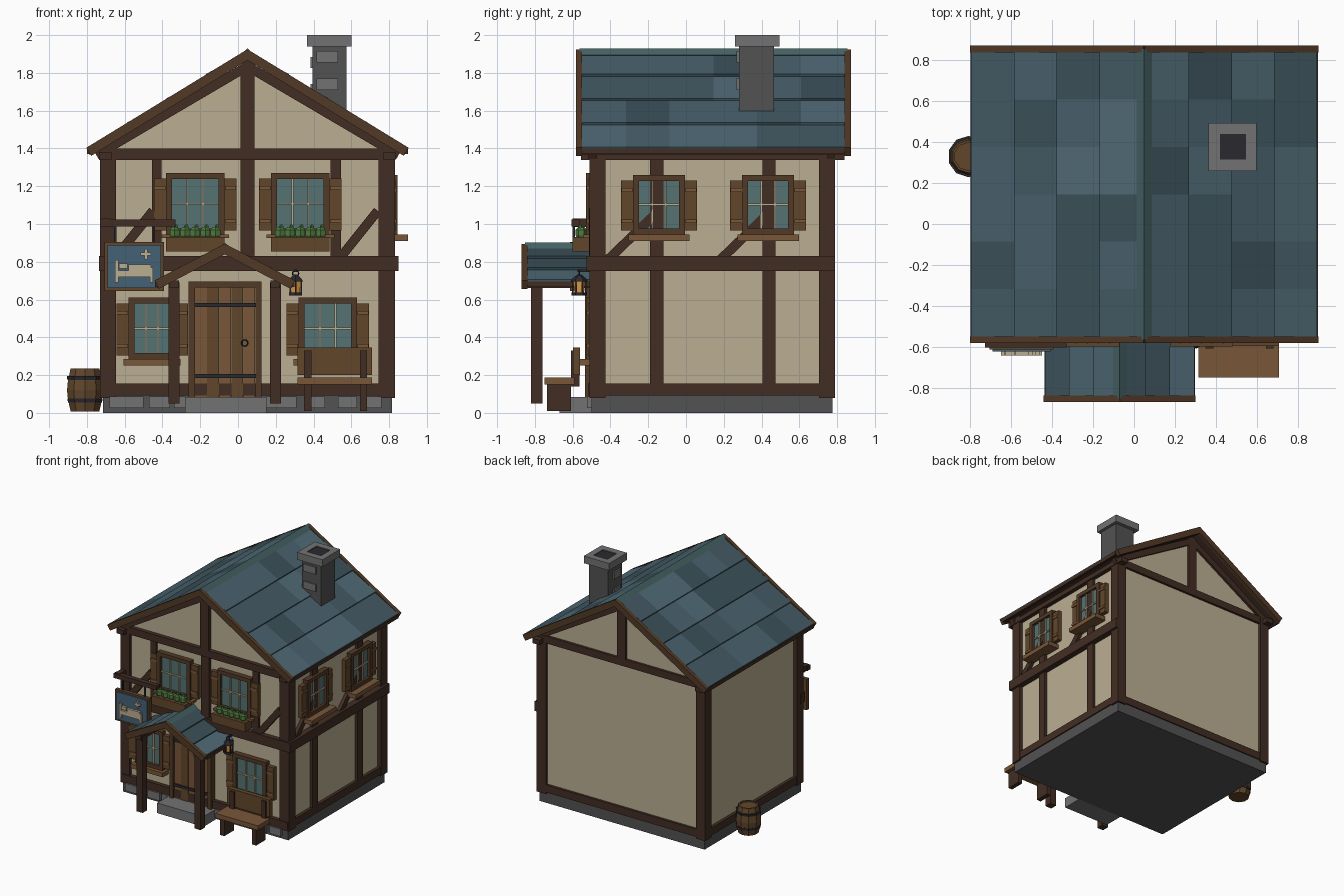
import bpy, bmesh, math, random
from mathutils import Matrix, Vector

if "Cube" in bpy.data.objects:
    bpy.data.objects.remove(bpy.data.objects["Cube"])

random.seed(4)


def mat(name, r, g, b):
    m = bpy.data.materials.new(name)
    m.diffuse_color = (r, g, b, 1)
    m.use_nodes = True
    m.node_tree.nodes["Principled BSDF"].inputs["Base Color"].default_value = m.diffuse_color
    return m


PLASTER = mat("plaster", .50, .43, .29)
TIMBER = mat("dark_timber", .055, .027, .017)
FRAME = mat("frame_wood", .085, .042, .02)
PLANK = mat("plank_wood", .19, .095, .04)
PLANK2 = mat("plank_wood_dark", .12, .062, .024)
GLASS = mat("glass", .09, .17, .17)
CREAM = mat("cream_wood", .50, .42, .28)
STONE = mat("stone", .17, .17, .17)
STONE2 = mat("dark_stone", .085, .085, .085)
IRON = mat("iron", .022, .022, .028)
LEAF = mat("leaf", .08, .20, .05)
GLOW = mat("lamp_glow", .75, .32, .06)
BLUE = mat("sign_blue", .06, .12, .18)
RIDGE = mat("ridge_tile", .06, .125, .13)
TILES = [mat("tile_%d" % i, .055 * k, .10 * k, .125 * k) for i, k in enumerate((.8, 1, 1.2, 1.45))]


def finish(name, bm, m):
    bmesh.ops.recalc_face_normals(bm, faces=bm.faces)
    me = bpy.data.meshes.new(name)
    bm.to_mesh(me)
    bm.free()
    me.materials.append(m)
    ob = bpy.data.objects.new(name, me)
    bpy.context.collection.objects.link(ob)
    return ob


def cube(name, matrix, m):
    bm = bmesh.new()
    bmesh.ops.create_cube(bm, size=1, matrix=matrix)
    return finish(name, bm, m)


def box(name, x0, x1, y0, y1, z0, z1, m):
    c = Matrix.Translation(((x0 + x1) / 2, (y0 + y1) / 2, (z0 + z1) / 2))
    return cube(name, c @ Matrix.Diagonal((abs(x1 - x0), abs(y1 - y0), z1 - z0, 1)), m)


def beam(name, p, q, normal, depth, width, m):
    p, q, n = Vector(p), Vector(q), Vector(normal)
    d = (q - p).normalized()
    rot = Matrix((d, n, d.cross(n))).transposed().to_4x4()
    return cube(name, Matrix.Translation((p + q) / 2) @ rot @
                Matrix.Diagonal(((q - p).length, depth, width, 1)), m)


def prism(name, pts, y0, y1, m):
    bm = bmesh.new()
    f = bm.faces.new([bm.verts.new((x, y0, z)) for x, z in pts])
    r = bmesh.ops.extrude_face_region(bm, geom=[f])
    bmesh.ops.translate(bm, vec=(0, y1 - y0, 0), verts=[v for v in r["geom"] if isinstance(v, bmesh.types.BMVert)])
    return finish(name, bm, m)


def lathe(name, prof, n, cx, cy, m):
    bm = bmesh.new()
    rings = [[bm.verts.new((cx + r * math.cos(2 * math.pi * (i + .5) / n),
                            cy + r * math.sin(2 * math.pi * (i + .5) / n), z)) for i in range(n)] for r, z in prof]
    for a, b in zip(rings, rings[1:]):
        for i in range(n):
            bm.faces.new((a[i], a[(i + 1) % n], b[(i + 1) % n], b[i]))
    bm.faces.new(rings[0])
    bm.faces.new(rings[-1])
    return finish(name, bm, m)


def wbox(side, name, u0, u1, d0, d1, z0, z1, m):
    """Box on a wall: u runs along the wall, d sticks out of it."""
    if side == "front":
        return box(name, u0, u1, -.485 - d1, -.485 - d0, z0, z1, m)
    return box(name, .80 + d0, .80 + d1, u0, u1, z0, z1, m)


# body and stone base
CX = .05
prism("house_walls", [(-.70, .08), (.80, .08), (.80, 1.40), (CX, 1.86), (-.70, 1.40)], -.485, .765, PLASTER)
box("stone_base", -.715, .815, -.50, .775, 0, .095, STONE2)
for x0, x1 in ((-.68, -.50), (-.47, -.36), (-.34, -.28), (.15, .31), (.39, .46), (.53, .63), (.66, .76)):
    box("base_stone", x0, x1, -.525, -.49, .025, .088, STONE)

# corner posts, sills, plates
for x0, x1 in ((-.73, -.645), (.745, .83)):
    for y0, y1 in ((-.512, -.425), (.705, .79)):
        box("corner_post", x0, x1, y0, y1, .08, 1.40, TIMBER)
for y0, y1 in ((-.518, -.47), (.75, .785)):
    box("sill_beam", -.72, .82, y0, y1, .092, .155, TIMBER)
    box("tie_beam", -.73, .83, y0, y1, 1.34, 1.40, TIMBER)
    box("gable_post", .012, .088, y0, y1, 1.38, 1.87, TIMBER)
    for s in (-1, 1):
        beam("gable_rafter", (CX, (y0 + y1) / 2, 1.835), (CX + s * .80, (y0 + y1) / 2, 1.365),
             (0, 1, 0), y1 - y0, .05, TIMBER)
for x0, x1 in ((-.725, -.68), (.78, .825)):
    box("side_sill_beam", x0, x1, -.5, .78, .092, .155, TIMBER)
    box("wall_plate", x0 - .01, x1 + .01, -.555, .84, 1.34, 1.38, TIMBER)
box("front_floor_beam", -.735, .845, -.527, -.47, .75, .83, TIMBER)
box("side_floor_beam", .78, .85, -.527, .79, .75, .83, TIMBER)
for u0, u1 in ((-.455, -.405), (.012, .088), (.49, .545)):
    wbox("front", "front_stud", u0, u1, -.01, .024, .83, 1.36, TIMBER)
for u in (-.155, .44):
    wbox("right", "side_stud", u - .035, u + .035, -.01, .024, .15, 1.35, TIMBER)
    beam("side_brace", (.81, u - .27, .80), (.81, u, 1.06), (1, 0, 0), .035, .05, TIMBER)
for x in (-.65, .54):
    beam("front_brace", (x, -.495, .82), (x + .20, -.495, 1.07), (0, 1, 0), .035, .05, TIMBER)


# gabled roof made of tilted tile slabs
def gable_roof(part, cx, top, half, slope, y0, y1, rows, cols, backs):
    pitch = math.hypot(1, slope)
    eave = top - slope * half
    prism(part + "_deck", [(cx, top - .012), (cx + half, eave - .012), (cx + half, eave - .035), (cx, top - .04),
                           (cx - half, eave - .035), (cx - half, eave - .012)], y0, y1, TIMBER)
    w = (y1 - y0) / cols
    for s in (-1, 1):
        for r in range(rows):
            a, b = half * r / rows, half * (r + 1) / rows + .006
            for c in range(cols):
                y = y0 + w * (c + .5)
                beam(part + "_tile", (cx + s * a, y, top - slope * a - .014), (cx + s * b, y, top - slope * b + .002),
                     (0, 1, 0), w, .022, random.choice(TILES))
        box(part + "_fascia", cx + s * (half - .005), cx + s * (half + .014), y0, y1, eave - .03, eave - .002, TIMBER)
        for ya, yb in [(y0 - .033, y0)] + ([(y1, y1 + .033)] if backs else []):
            beam(part + "_bargeboard", (cx - s * .01, (ya + yb) / 2, top - .012),
                 (cx + s * (half + .005), (ya + yb) / 2, eave - .018), (0, 1, 0), yb - ya, .05, FRAME)
    prism(part + "_ridge_cap", [(cx - .038, top - .02), (cx, top + .016), (cx + .038, top - .02), (cx, top - .03)],
          y0 - .015, y1 + .015 * backs, RIDGE)


gable_roof("roof", CX, 1.914, .835, .615, -.55, .84, 4, 6, True)
gable_roof("porch_roof", -.07, .885, .355, .53, -.838, -.48, 3, 1, False)

# chimney
box("chimney", .395, .575, .28, .465, 1.58, 1.95, STONE2)
for z in (1.71, 1.855):
    box("chimney_stone", .415, .53, .268, .30, z, z + .06, STONE)
    box("chimney_side_stone", .383, .41, .31, .40, z - .03, z + .03, STONE)
for x0, x1, y0, y1 in ((.365, .42, .26, .495), (.548, .60, .26, .495), (.42, .548, .26, .315), (.42, .548, .44, .495)):
    box("chimney_cap", x0, x1, y0, y1, 1.94, 2.0, STONE)
box("flue", .42, .548, .315, .44, 1.94, 1.993, IRON)


# windows with shutters and sills
def window(side, u, z0, z1, w, sill_out, sill_h):
    h = w / 2
    for a, b, c, d in ((-h, -h + .032, z0, z1), (h - .032, h, z0, z1), (-h, h, z1 - .032, z1), (-h, h, z0, z0 + .032)):
        wbox(side, "window_frame", u + a, u + b, 0, .045, c, d, FRAME)
    wbox(side, "window_glass", u - h + .02, u + h - .02, 0, .022, z0 + .02, z1 - .02, GLASS)
    for k in (-1, 1):
        m = u + k * (h - .03) / 3
        wbox(side, "glazing_bar", m - .005, m + .005, .01, .032, z0 + .02, z1 - .02, CREAM)
        e = u + k * (h + .032)
        wbox(side, "shutter", e - .032, e + .032, 0, .034, z0 + .02, z1 - .03, PLANK2)
        for z in (z0 + .06, z1 - .09):
            wbox(side, "shutter_batten", e - .03, e + .03, .03, .042, z, z + .02, PLANK)
    zm = (z0 + z1) / 2
    wbox(side, "glazing_bar", u - h + .02, u + h - .02, .01, .032, zm - .005, zm + .005, CREAM)
    wbox(side, "window_sill", u - h - .025, u + h + .025, 0, sill_out, z0 - sill_h, z0, PLANK)


for u in (-.227, .33):
    window("front", u, .945, 1.27, .31, .06, .02)
    wbox("front", "flower_box", u - .155, u + .155, .02, .115, .855, .93, PLANK2)
    for i in range(5):
        x = u + (i - 2) * .054
        lathe("flower_bush", [(.018, .92), (.03, .94), (.03, .968), (.016, .985)], 6, x, -.555, LEAF)
        lathe("flower_bud", [(.012, .975), (.012, .99), (.004, .998)], 5, x + .008, -.56, LEAF)
window("front", -.455, .285, .61, .25, .075, .035)
window("front", .475, .285, .61, .31, .075, .035)
for u in (-.143, .435):
    window("right", u, .945, 1.26, .275, .10, .035)

# door
D = -.068
for a, b, c, d in ((-.193, -.16, .08, .69), (.16, .193, .08, .69), (-.193, .193, .665, .695)):
    wbox("front", "door_frame", D + a, D + b, 0, .05, c, d, FRAME)
for i in range(5):
    x = D - .16 + .064 * i
    wbox("front", "door_plank", x + .001, x + .063, 0, .03 + .004 * (i % 2), .085, .667, (PLANK, PLANK2)[i % 2])
for z in (.185, .56):
    wbox("front", "door_hinge_strap", D - .16, D + .16, .03, .042, z, z + .022, IRON)
bpy.ops.mesh.primitive_torus_add(location=(.035, -.527, .37), rotation=(math.pi / 2, 0, 0), major_radius=.016,
                                 minor_radius=.004, major_segments=10, minor_segments=5)
bpy.context.object.name = "door_ring"
bpy.context.object.data.materials.append(IRON)

# step and porch posts
box("door_step", -.28, .15, -.67, -.49, 0, .085, STONE)
for x in (-.338, .198):
    box("porch_post", x - .029, x + .029, -.82, -.76, .05, .69, TIMBER)
    box("porch_side_beam", x - .025, x + .025, -.835, -.485, .66, .70, TIMBER)

# bench
box("bench_seat", .315, .71, -.75, -.59, .15, .188, PLANK)
box("bench_back", .315, .71, -.597, -.56, .20, .345, PLANK2)
for x in (.35, .645):
    box("bench_leg", x, x + .038, -.735, -.61, .01, .152, TIMBER)
    box("bench_back_post", x, x + .038, -.61, -.565, .14, .33, TIMBER)

# hanging sign with a raised bed shape
box("sign_arm", -.73, -.33, -.605, -.565, .988, 1.025, TIMBER)
box("sign_arm_bracket", -.72, -.68, -.60, -.49, .985, 1.03, TIMBER)
for x in (-.65, -.445):
    box("sign_hanger", x - .006, x + .006, -.60, -.588, .89, .99, IRON)
box("sign_frame", -.707, -.393, -.615, -.585, .645, .905, PLANK2)
box("sign_face", -.692, -.408, -.624, -.60, .66, .89, BLUE)
for x0, x1, z0, z1 in ((-.65, -.633, .69, .81), (-.65, -.45, .72, .755), (-.467, -.45, .69, .77), (-.63, -.585, .765, .79),
                       (-.58, -.46, .755, .785), (-.515, -.46, .832, .848), (-.496, -.479, .812, .868)):
    box("sign_relief", x0, x1, -.643, -.62, z0, z1, CREAM)

# lantern
LX, LY = .305, -.565
box("lantern_arm", LX - .008, LX + .008, LY - .01, -.49, .745, .76, IRON)
lathe("lantern_base", [(.04, .622), (.04, .638)], 6, LX, LY, IRON)
lathe("lantern_glass", [(.026, .638), (.031, .695)], 6, LX, LY, GLOW)
lathe("lantern_cap", [(.045, .695), (.038, .708), (.012, .732)], 6, LX, LY, IRON)
for i in range(6):
    a = math.pi * (i + .5) / 3
    x, y = LX + .034 * math.cos(a), LY + .034 * math.sin(a)
    box("lantern_bar", x - .004, x + .004, y - .004, y + .004, .635, .70, IRON)
bpy.ops.mesh.primitive_torus_add(location=(LX, LY, .738), rotation=(math.pi / 2, 0, 0), major_radius=.016,
                                 minor_radius=.004, major_segments=10, minor_segments=5)
bpy.context.object.name = "lantern_ring"
bpy.context.object.data.materials.append(IRON)

# barrel
BX, BY = -.81, .33
lathe("barrel", [(.08, .008), (.095, .07), (.10, .12), (.095, .17), (.08, .235), (.068, .235), (.068, .225)], 10, BX, BY, PLANK2)
for z, r in ((.055, .095), (.175, .098)):
    lathe("barrel_hoop", [(r, z), (r + .003, z + .02)], 10, BX, BY, IRON)
